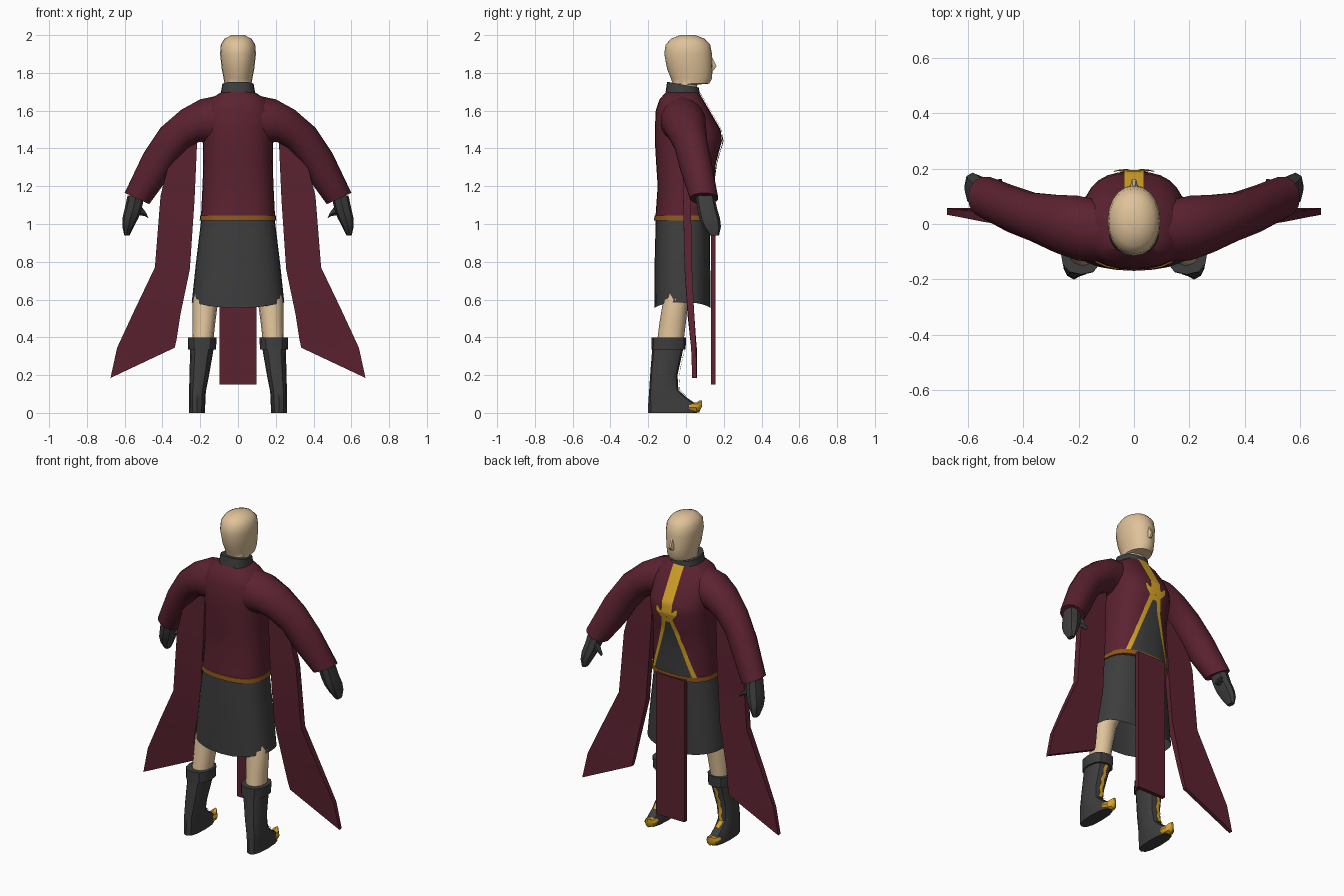
import bpy, bmesh, math
from mathutils import Vector

if "Cube" in bpy.data.objects:
    bpy.data.objects.remove(bpy.data.objects["Cube"])

def material(name, r, g, b):
    m = bpy.data.materials.new(name)
    m.diffuse_color = (r, g, b, 1)
    m.use_nodes = True
    m.node_tree.nodes["Principled BSDF"].inputs["Base Color"].default_value = m.diffuse_color
    return m

MAROON = material("maroon cloth", 0.105, 0.016, 0.03)
GREY = material("dark grey cloth", 0.047, 0.047, 0.047)
SKIN = material("skin", 0.74, 0.54, 0.32)
GOLD = material("gold trim", 0.66, 0.36, 0.02)
BROWN = material("brown belt", 0.27, 0.095, 0.012)
EXP = 2.5  # squareness of horizontal sections

def mesh_object(name, bm, mat, mirror=False):
    me = bpy.data.meshes.new(name)
    bm.to_mesh(me)
    bm.free()
    ob = bpy.data.objects.new(name, me)
    bpy.context.collection.objects.link(ob)
    me.materials.append(mat)
    if mirror:
        ob.modifiers.new("mirror", 'MIRROR').use_mirror_merge = False
    return ob

def skin_rings(name, rings, mat, mirror=False, caps=True):
    """Bridge point rings into a tube."""
    bm = bmesh.new()
    vs = [[bm.verts.new(p) for p in r] for r in rings]
    n = len(vs[0])
    for a, b in zip(vs, vs[1:]):
        for i in range(n):
            j = (i + 1) % n
            bm.faces.new((a[i], a[j], b[j], b[i]))
    if caps:
        bm.faces.new(vs[0])
        bm.faces.new(vs[-1])
    bmesh.ops.recalc_face_normals(bm, faces=bm.faces[:])
    return mesh_object(name, bm, mat, mirror)

def spow(v, p):
    return math.copysign(abs(v) ** p, v)

def level_ring(z, cx, hw, yb, yf, n, e=EXP):
    """Horizontal rounded section from back yb to front yf."""
    cy, ry = (yb + yf) / 2, (yf - yb) / 2
    ang = [math.tau * i / n for i in range(n)]
    return [Vector((cx + hw * spow(math.cos(t), 2 / e), cy + ry * spow(math.sin(t), 2 / e), z))
            for t in ang]

def level_loft(name, rows, mat, n=20, mirror=False, caps=True, e=EXP):
    return skin_rings(name, [level_ring(*r, n, e) for r in rows], mat, mirror, caps)

def oval(c, u, v, n=12):
    c, u, v = Vector(c), Vector(u), Vector(v)
    return [c + u * math.cos(math.tau * i / n) + v * math.sin(math.tau * i / n) for i in range(n)]

def front_y(rows, x, z):
    """Front surface of a level loft."""
    for a, b in zip(rows, rows[1:]):
        if a[0] <= z <= b[0]:
            break
    t = min(1, max(0, (z - a[0]) / (b[0] - a[0])))
    _, cx, hw, yb, yf = [p + (q - p) * t for p, q in zip(a, b)]
    k = min(1, abs(x - cx) / hw)
    return (yb + yf) / 2 + (yf - yb) / 2 * (1 - k ** EXP) ** (1 / EXP)

def patch(name, rows, mat, base, lift=0.006, mirror=False, cols=6, sub=6):
    """Thin trim that follows the front of a level loft; rows are (z, x0, x1) downwards."""
    fine = [rows[0]]
    for a, b in zip(rows, rows[1:]):
        fine += [[p + (q - p) * s / sub for p, q in zip(a, b)] for s in range(1, sub + 1)]
    bm = bmesh.new()
    grid = []
    for z, x0, x1 in fine:
        xs = [x0 + (x1 - x0) * c / cols for c in range(cols + 1)]
        grid.append([bm.verts.new((x, front_y(base, x, z) + lift, z)) for x in xs])
    for a, b in zip(grid, grid[1:]):
        for c in range(cols):
            bm.faces.new((a[c], a[c + 1], b[c + 1], b[c]))
    return mesh_object(name, bm, mat, mirror)

# Head and neck
level_loft("head", [(1.69, 0, .068, -.075, .055), (1.738, 0, .07, -.068, .06),
                    (1.743, 0, .072, -.07, .122), (1.77, 0, .076, -.08, .138),
                    (1.82, 0, .086, -.1, .14), (1.9, 0, .095, -.115, .138),
                    (1.95, 0, .091, -.108, .128), (1.98, 0, .072, -.08, .1),
                    (2.0, 0, .035, -.03, .05)], SKIN, e=2.1)
skin_rings("nose", [oval((0, .128, 1.885), (.008, 0, 0), (0, .01, 0), 6),
                    oval((0, .14, 1.835), (.014, 0, 0), (0, .025, 0), 6),
                    oval((0, .135, 1.812), (.012, 0, 0), (0, .012, 0), 6)], SKIN)

# Collar, tilted down toward the chest
collar = level_loft("collar", [(1.68, 0, .092, -.108, .075), (1.735, 0, .084, -.1, .068),
                               (1.735, 0, .074, -.085, .058)], GREY)
for v in collar.data.vertices:
    v.co.z -= .18 * v.co.y

# Tunic body
TORSO = [(1.02, 0, .197, -.163, .14), (1.2, 0, .188, -.15, .145), (1.32, 0, .184, -.158, .158),
         (1.44, 0, .186, -.165, .19), (1.5, 0, .187, -.165, .183), (1.6, 0, .185, -.16, .125),
         (1.66, 0, .15, -.14, .09), (1.7, 0, .085, -.105, .065)]
level_loft("tunic", TORSO, MAROON, n=28)
level_loft("belt", [(1.018, 0, .203, -.169, .147), (1.046, 0, .201, -.167, .147)], BROWN, n=28)

# Chest trim: centre band, dark inset, slanted edges, horned clasp
patch("chest_inset", [(1.42, -.012, .012), (1.046, -.135, .135)], GREY, TORSO, .004, cols=12)
patch("chest_band", [(1.695, -.036, .036), (1.6, -.036, .036), (1.5, -.036, .036),
                     (1.42, -.036, .036)], GOLD, TORSO)
patch("inset_edge", [(1.43, 0, .035), (1.32, .034, .062), (1.2, .075, .1), (1.046, .128, .152)],
      GOLD, TORSO, .007, True)
patch("clasp", [(1.475, .062, .075), (1.44, .025, .07), (1.41, 0, .045), (1.385, 0, .012)],
      GOLD, TORSO, .009, True)

# Skirt with hem rising at the sides, open below
skirt = level_loft("skirt", [(.555, 0, .245, -.167, .13), (.8, 0, .222, -.166, .128),
                             (1.03, 0, .194, -.16, .125)], GREY, n=28, caps=False)
for v in skirt.data.vertices:
    if v.co.z < .6:
        v.co.z += .03 * (v.co.x / .245) ** 2

# Hanging front panel
def box_ring(xi, zi, xo, zo, y, t):
    return [(xi, y - t, zi), (xo, y - t, zo), (xo, y + t, zo), (xi, y + t, zi)]

skin_rings("front_panel", [box_ring(-.098, z, .098, z, .144, .012) for z in (.15, 1.03)], MAROON)

# Sleeves: top x,z / bottom x,z / back y / front y
SLEEVE = [(.08, 1.685, .1, 1.42, -.14, .08), (.2, 1.66, .205, 1.435, -.135, .105),
          (.3, 1.605, .265, 1.4, -.105, .108), (.41, 1.51, .325, 1.33, -.062, .115),
          (.5, 1.375, .39, 1.215, -.03, .14), (.6, 1.165, .47, 1.105, .02, .172)]
skin_rings("sleeve", [oval(((a + c) / 2, (f + g) / 2, (b + d) / 2), ((a - c) / 2, 0, (b - d) / 2),
                           (0, (g - f) / 2, 0), 14) for a, b, c, d, f, g in SLEEVE], MAROON, True)

# Long sleeve drapes
DRAPE = [(.215, 1.47, .34, 1.42, .0, .015), (.23, 1.13, .41, 1.15, .005, .02),
         (.255, .76, .44, .77, .012, .02), (.305, .52, .545, .55, .025, .017),
         (.325, .39, .64, .345, .04, .013), (.335, .345, .675, .185, .045, .012)]
skin_rings("sleeve_drape", [box_ring(*r) for r in DRAPE], MAROON, True)

# Gloved hands
level_loft("glove", [(.94, .588, .014, .125, .175), (.985, .582, .03, .09, .185),
                     (1.03, .57, .042, .07, .18), (1.08, .555, .045, .06, .165),
                     (1.15, .54, .045, .05, .15)], GREY, 8, True)
skin_rings("thumb", [oval((.545, .12, 1.085), (.0, 0, .035), (0, .03, 0), 6),
                     oval((.505, .14, 1.07), (.01, 0, .028), (0, .022, 0), 6),
                     oval((.48, .15, 1.045), (.006, 0, .014), (0, .014, 0), 6)], GREY, True)

# Legs
level_loft("leg", [(.36, .188, .055, -.155, -.015), (.48, .18, .06, -.14, 0),
                   (.6, .172, .068, -.12, .012), (.8, .12, .08, -.11, .06)], SKIN, 12, True, e=2.1)

# Boots with cuff, laced stripe and curled gold toe
BOOT = [(0, .218, .042, -.2, .055), (.05, .216, .043, -.2, .05), (.08, .216, .043, -.198, .005),
        (.12, .214, .045, -.195, -.04), (.2, .205, .052, -.19, -.045), (.35, .19, .063, -.178, -.012)]
level_loft("boot", BOOT, GREY, 12, True)
level_loft("boot_cuff", [(.335, .19, .074, -.184, -.002), (.398, .19, .076, -.182, .0)], GREY, 12, True)
STRIPE = [(.33 - .03 * i, -.015 + .008 * (i % 2), .011 + .008 * (i % 2)) for i in range(9)]
patch("boot_stripe", [(z, .192 + (.33 - z) * .1 + a, .192 + (.33 - z) * .1 + b) for z, a, b in STRIPE],
      GOLD, BOOT, .008, True, cols=2, sub=2)
skin_rings("boot_toe", [oval((.216, .015, .03), (.038, 0, 0), (0, 0, .03), 8),
                        oval((.214, .055, .027), (.034, 0, 0), (0, 0, .027), 8),
                        oval((.212, .07, .034), (.022, 0, 0), (0, 0, .031), 8),
                        oval((.212, .085, .05), (.007, 0, 0), (0, 0, .016), 8)], GOLD, True)

# Smooth shading with crisp edges
for ob in bpy.context.collection.objects:
    ob.select_set(True)
    bpy.context.view_layer.objects.active = ob
bpy.ops.object.shade_smooth_by_angle(angle=math.radians(35))
